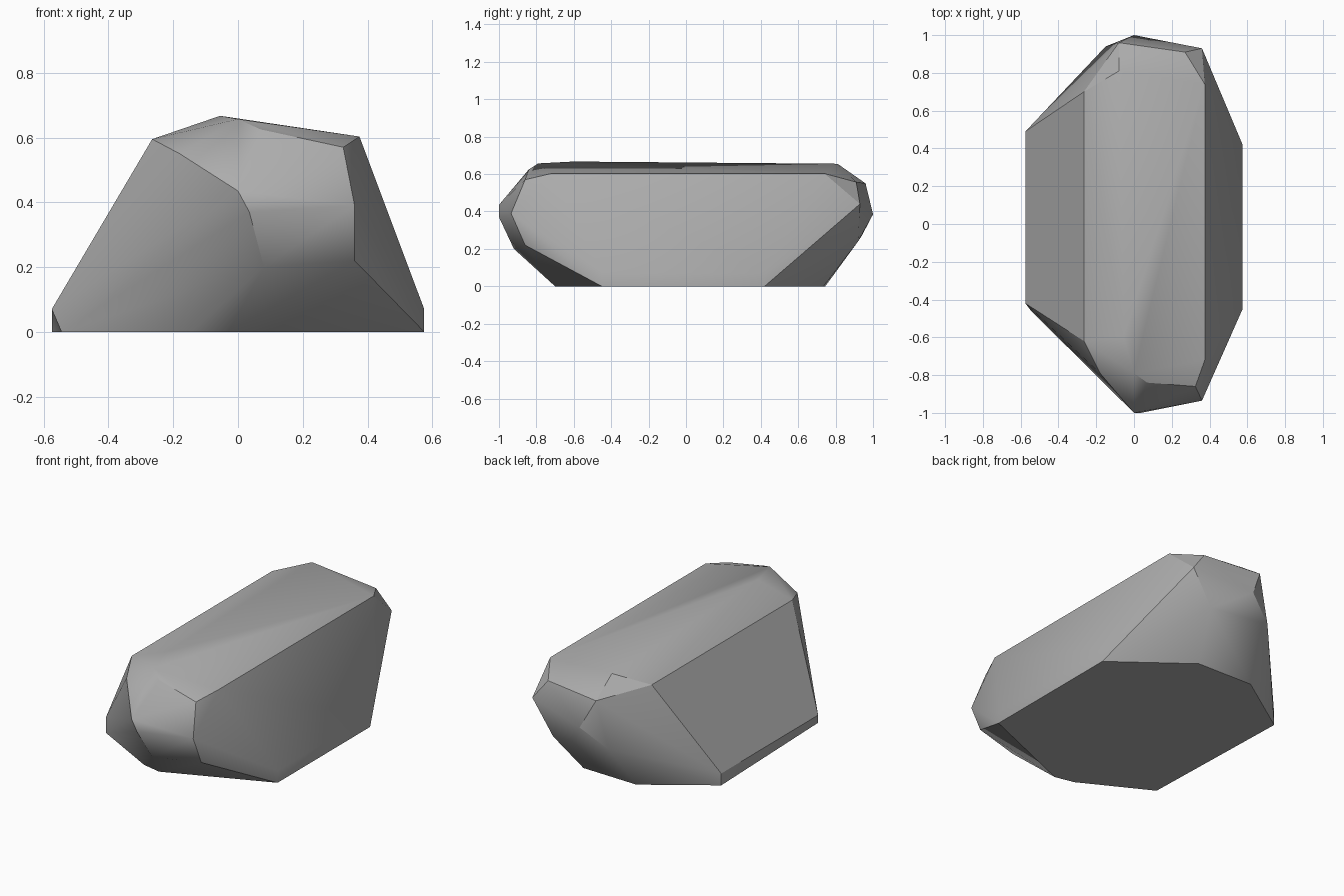
import bpy
import bmesh
import math

cube = bpy.data.objects.get("Cube")
if cube:
    bpy.data.objects.remove(cube, do_unlink=True)

# Corners of the boulder, grouped by region
base_outline = [(-.575, .49), (-.195, .745), (.16, .735), (.575, .42),
                (.575, -.45), (-.03, -.7), (-.145, -.675), (-.545, -.46)]
low_walls = [(-.575, .49, .07), (-.575, -.42, .07), (.575, .42, .07), (.575, -.45, .07)]
top_ridge = [(-.265, .7, .595), (-.265, -.62, .595), (-.08, .81, .655), (-.055, -.6, .667),
             (0, -.79, .657), (.07, -.84, .625), (.375, .74, .603), (.375, -.72, .603)]
front_end = [(-.18, -.79, .55), (0, -1, .435), (.035, -1, .37), (.08, -.92, .2),
             (.325, -.86, .57), (.36, -.935, .39), (.36, -.86, .22)]
back_end = [(-.08, .96, .55), (0, 1, .385), (-.15, .94, .27), (.23, .92, .24),
            (.27, .91, .557), (.36, .93, .44)]


def stone_material(name, value):
    mat = bpy.data.materials.new(name)
    mat.use_nodes = True
    colour = (value, value, value, 1)
    mat.diffuse_color = colour
    shader = next(n for n in mat.node_tree.nodes if n.type == 'BSDF_PRINCIPLED')
    shader.inputs["Base Color"].default_value = colour
    return mat


def hull_object(name, points, material):
    """Wrap the corners in a convex skin and merge near-flat facets."""
    bm = bmesh.new()
    for point in points:
        bm.verts.new(point)
    result = bmesh.ops.convex_hull(bm, input=bm.verts)
    bmesh.ops.delete(bm, geom=list({g for g in result["geom_interior"] + result["geom_unused"]
                                    if isinstance(g, bmesh.types.BMVert)}), context='VERTS')
    bmesh.ops.dissolve_limit(bm, angle_limit=math.radians(2), verts=bm.verts, edges=bm.edges)
    bmesh.ops.recalc_face_normals(bm, faces=bm.faces)
    mesh = bpy.data.meshes.new(name)
    bm.to_mesh(mesh)
    bm.free()
    mesh.materials.append(material)
    obj = bpy.data.objects.new(name, mesh)
    bpy.context.scene.collection.objects.link(obj)
    return obj


# Faceted boulder with a flat underside
corners = [(x, y, 0) for x, y in base_outline] + low_walls + top_ridge + front_end + back_end
boulder = hull_object("boulder", corners, stone_material("stone grey", .42))

# Soft facets, crisp main edges
bpy.ops.object.select_all(action='DESELECT')
boulder.select_set(True)
bpy.context.view_layer.objects.active = boulder
bpy.ops.object.shade_smooth_by_angle(angle=math.radians(30))
